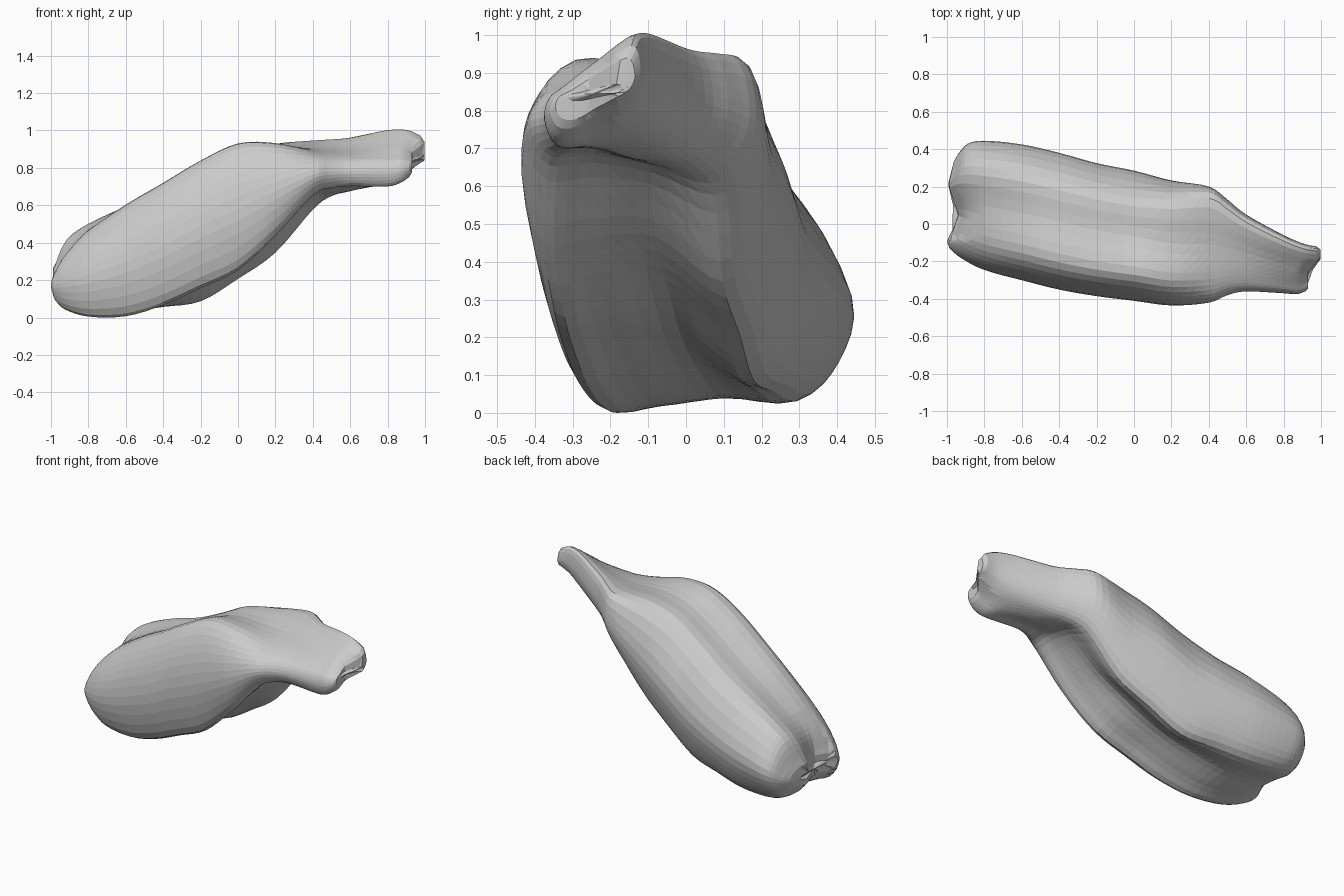
import bpy, bmesh, math
from mathutils import Vector

if "Cube" in bpy.data.objects:
    bpy.data.objects.remove(bpy.data.objects["Cube"])

# Stations: x, near y, far y, near top, near bottom, far top, far bottom, underside valley depth
STATIONS = [
    (-0.975, -0.13, 0.37, 0.25, 0.09, 0.29, 0.11, 0.01),
    (-0.92, -0.18, 0.425, 0.34, 0.045, 0.41, 0.06, 0.01),
    (-0.80, -0.245, 0.44, 0.45, 0.01, 0.485, 0.03, 0.015),
    (-0.60, -0.30, 0.42, 0.59, 0.015, 0.57, 0.025, 0.02),
    (-0.40, -0.35, 0.375, 0.71, 0.075, 0.64, 0.05, 0.04),
    (-0.20, -0.385, 0.32, 0.83, 0.165, 0.74, 0.08, 0.07),
    (0.00, -0.41, 0.28, 0.92, 0.26, 0.85, 0.20, 0.08),
    (0.20, -0.435, 0.23, 0.92, 0.44, 0.905, 0.34, 0.07),
    (0.40, -0.42, 0.20, 0.875, 0.65, 0.935, 0.57, 0.02),
    (0.50, -0.38, 0.13, 0.865, 0.69, 0.945, 0.645, -0.01),
    (0.60, -0.36, 0.05, 0.86, 0.70, 0.955, 0.68, -0.02),
    (0.80, -0.37, -0.06, 0.86, 0.70, 0.995, 0.75, -0.01),
    (0.90, -0.375, -0.105, 0.86, 0.72, 0.995, 0.80, 0.0),
    (0.965, -0.36, -0.12, 0.85, 0.75, 0.965, 0.83, 0.0),
]
STEP = 4


def control_ring(s):
    x, yn, yf, nt, nb, ft, fb, d = s
    w = yf - yn
    hn, hf = nt - nb, ft - fb
    inset = 0.2 - 0.1 * min(1, max(0, x / 0.4))
    pts = [(yn, nb + 0.38 * hn), (yn + 0.045 * w, nb + 0.76 * hn), (yn + 0.2 * w, nt),
           (yn + 0.5 * w, (nt + ft) / 2 - 0.005), (yf - inset * w, ft),
           (yf, fb + 0.58 * hf), (yf - 0.05 * w, fb + 0.22 * hf), (yf - 0.2 * w, fb),
           (yn + 0.53 * w, (nb + fb) / 2 + d), (yn + 0.28 * w, nb + 0.25 * d),
           (yn + 0.09 * w, nb)]
    return [Vector((x, y, z)) for y, z in pts]


def spline(a, b, c, d, t):
    return 0.5 * (2 * b + (c - a) * t + (2 * a - 5 * b + 4 * c - d) * t * t
                  + (3 * b - a - 3 * c + d) * t ** 3)


def smooth(items, closed):
    n, out = len(items), []
    for i in range(n if closed else n - 1):
        idx = [(i + k) % n if closed else min(max(i + k, 0), n - 1) for k in (-1, 0, 1, 2)]
        out += [spline(*[items[j] for j in idx], t / STEP) for t in range(STEP)]
    return out if closed else out + [items[-1]]


# Smooth each cross-section, then smooth along the length
rings = [smooth(control_ring(s), True) for s in STATIONS]
columns = [smooth([r[j] for r in rings], False) for j in range(len(rings[0]))]
loops = [list(r) for r in zip(*columns)]


# Rounded end loops
def end_loop(loop, dx, scale):
    c = sum(loop, Vector()) / len(loop)
    return [Vector((p.x + dx, c.y + (p.y - c.y) * (0.5 + scale / 2), c.z + (p.z - c.z) * scale))
            for p in loop]


first, last = loops[0], loops[-1]
loops = ([end_loop(first, -0.017, 0.2), end_loop(first, -0.015, 0.7)] + loops
         + [end_loop(last, 0.02, 0.75), end_loop(last, 0.022, 0.2)])


# Notches splitting both ends into two lobes
def notch(p):
    q = p.copy()
    left = max(0, (-0.80 - p.x) / 0.2)
    q.x += 0.055 * left * max(0, 1 - abs(p.y - 0.05) / 0.15)
    q.x += 0.05 * left * max(0, (p.y - 0.22) / 0.2)
    q.x -= 0.012 * left * (p.y < -0.07)
    right = max(0, (p.x - 0.8) / 0.2)
    q.x -= 0.06 * right * max(0, min(1, (-0.19 - p.y) / 0.07))
    q.x += 0.012 * right * (p.y > -0.19)
    return q


bm = bmesh.new()
verts = [[bm.verts.new(notch(p)) for p in loop] for loop in loops]
n = len(verts[0])
for a, b in zip(verts, verts[1:]):
    for j in range(n):
        k = (j + 1) % n
        bm.faces.new((a[j], a[k], b[k]))
        bm.faces.new((a[j], b[k], b[j]))
for loop in (verts[0], verts[-1]):
    tip = bm.verts.new(sum((v.co for v in loop), Vector()) / n)
    for j in range(n):
        bm.faces.new((loop[j], loop[(j + 1) % n], tip))
bmesh.ops.recalc_face_normals(bm, faces=bm.faces)

# Stand the body on the ground
low = min(v.co.z for v in bm.verts)
bmesh.ops.translate(bm, verts=bm.verts, vec=(0, 0, -low))
mesh = bpy.data.meshes.new("slanted_body")
bm.to_mesh(mesh)
bm.free()
body = bpy.data.objects.new("slanted_body", mesh)
bpy.context.collection.objects.link(body)
